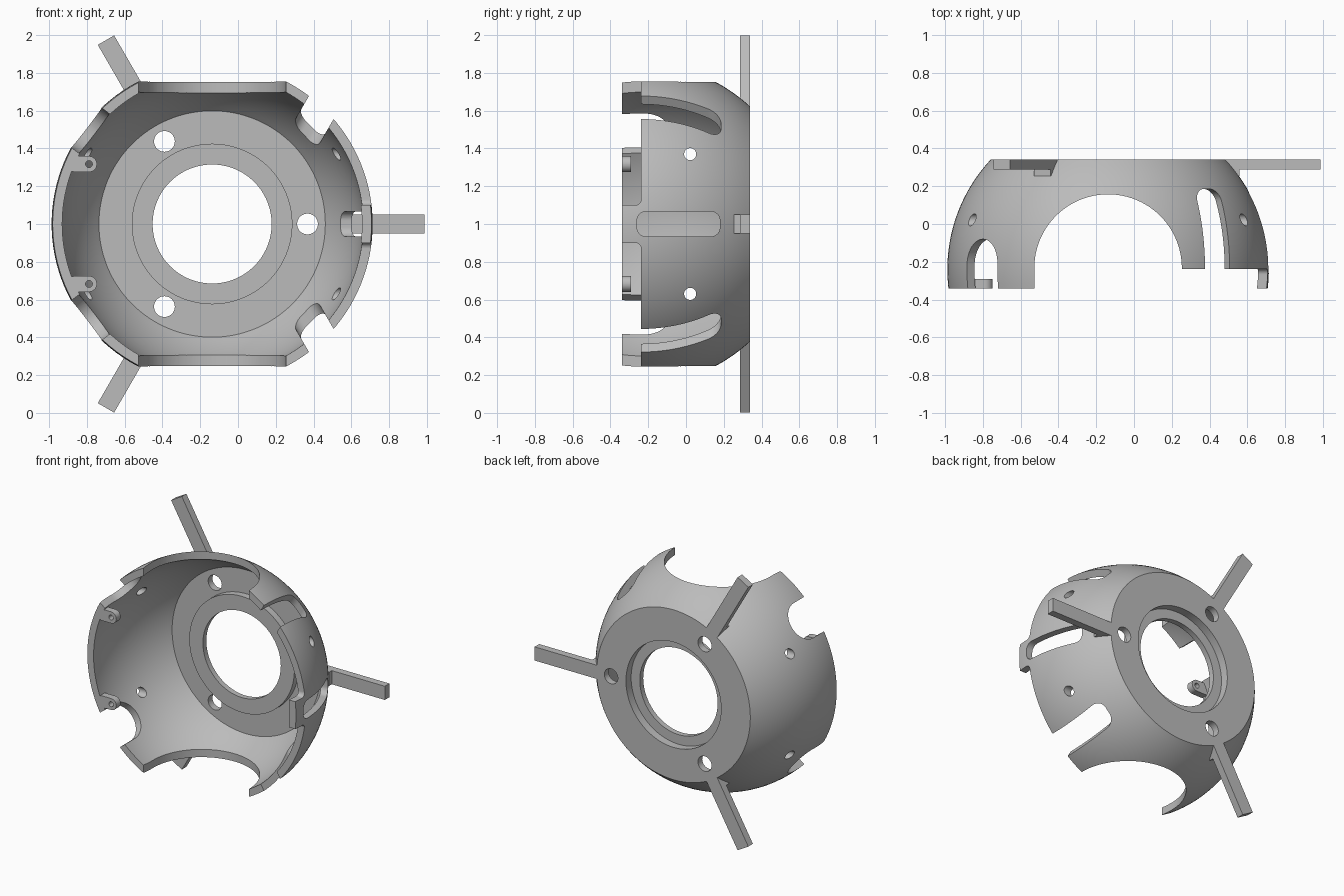
import bpy, bmesh
from math import sin, cos, pi, radians, sqrt
from mathutils import Matrix, Vector

if "Cube" in bpy.data.objects:
    bpy.data.objects.remove(bpy.data.objects["Cube"], do_unlink=True)

CENTRE = Vector((-0.137, 0, 1))      # the shell turns about a y axis through here
SPHERE_Y, R_OUT, R_IN = -0.24, 0.85, 0.80
FRONT, BACK, FLOOR = -0.34, 0.34, 0.29

grey = bpy.data.materials.new("plain_grey")
grey.use_nodes = True
grey.diffuse_color = (0.5, 0.5, 0.5, 1)
grey.node_tree.nodes["Principled BSDF"].inputs["Base Color"].default_value = (0.5, 0.5, 0.5, 1)


def finish(name, bm):
    bmesh.ops.remove_doubles(bm, verts=bm.verts, dist=1e-5)
    bmesh.ops.recalc_face_normals(bm, faces=bm.faces)
    mesh = bpy.data.meshes.new(name)
    bm.to_mesh(mesh)
    bm.free()
    mesh.materials.append(grey)
    ob = bpy.data.objects.new(name, mesh)
    bpy.context.collection.objects.link(ob)
    return ob


def rounded(u0, u1, v0, v1, r=0.0, steps=10):
    """Rectangle outline with rounded corners; a circle when r is half its size."""
    if r == 0:
        return [(u0, v0), (u1, v0), (u1, v1), (u0, v1)]
    corners = [(u1 - r, v1 - r), (u0 + r, v1 - r), (u0 + r, v0 + r), (u1 - r, v0 + r)]
    pts = []
    for k, (cu, cv) in enumerate(corners):
        for i in range(steps + 1):
            a = (k + i / steps) * pi / 2
            p = (cu + r * cos(a), cv + r * sin(a))
            if not pts or (Vector(p) - Vector(pts[-1])).length > 1e-5:
                pts.append(p)
    if (Vector(pts[0]) - Vector(pts[-1])).length < 1e-5:
        pts.pop()
    return pts


def disc(u, v, r):
    return rounded(u - r, u + r, v - r, v + r, r)


def prism(name, outline, start, end, u, v, w):
    """Outline in the u, v plane, extruded along w from start to end."""
    bm = bmesh.new()
    frame = Matrix((u, v, w)).transposed()
    low, high = [[bm.verts.new(CENTRE + frame @ Vector((a, b, d))) for a, b in outline]
                 for d in (start, end)]
    bm.faces.new(low)
    bm.faces.new(high)
    for i in range(len(low)):
        j = (i + 1) % len(low)
        bm.faces.new((low[i], low[j], high[j], high[i]))
    return finish(name, bm)


def radial(name, degrees, outline, start, end):
    """Prism pointing away from the axis; the outline is (sideways, y)."""
    a = radians(degrees)
    return prism(name, outline, start, end, (-sin(a), 0, cos(a)), (0, 1, 0), (cos(a), 0, sin(a)))


def axial(name, outline, start, end):
    """Prism along y; the outline is (x, z)."""
    return prism(name, outline, start, end, (1, 0, 0), (0, 0, 1), (0, 1, 0))


def cut(ob, cutter):
    mod = ob.modifiers.new("cut", 'BOOLEAN')
    mod.operation, mod.solver, mod.object = 'DIFFERENCE', 'EXACT', cutter
    bpy.context.view_layer.objects.active = ob
    bpy.ops.object.modifier_apply(modifier=mod.name)
    bpy.data.objects.remove(cutter, do_unlink=True)


def arc(radius, y0, y1, steps=24):
    ys = [y0 + (y1 - y0) * i / steps for i in range(steps + 1)]
    return [(sqrt(radius ** 2 - (y - SPHERE_Y) ** 2), y) for y in ys]


# Shell: spherical wall, flat back plate, raised bearing ring with a rear recess
profile = arc(R_OUT, FRONT, BACK)
profile += [(0.385, BACK), (0.385, 0.28), (0.315, 0.28), (0.315, 0.24), (0.425, 0.24), (0.425, FLOOR)]
profile += arc(R_IN, FLOOR, FRONT)
bm = bmesh.new()
ring = [bm.verts.new(CENTRE + Vector((r, y, 0))) for r, y in profile]
edges = [bm.edges.new((ring[i - 1], ring[i])) for i in range(len(ring))]
bmesh.ops.spin(bm, geom=ring + edges, cent=CENTRE, axis=(0, 1, 0), angle=2 * pi, steps=128)
shell = finish("shell", bm)

# Large arched openings at top and bottom, side slot
cut(shell, radial("arch_cutter", 90, rounded(-0.39, 0.39, -1.5, 0.157, 0.39, 24), -1.2, 1.2))
cut(shell, radial("side_slot_cutter", 0, rounded(-0.067, 0.067, -0.26, 0.18, 0.05), 0.45, 1.2))

for s in (1, -1):
    # Lowered rim on the left side, leaving a centre tab
    z = sorted((s * 0.1, s * 1.3))
    cut(shell, radial("rim_cutter", 0, rounded(*z, -1, -0.237, 0.03), 0.02, 1.3))
    # Open slots
    mid = -0.192 * s
    cut(shell, radial("slot_cutter", 60 * s, rounded(mid - 0.087, mid + 0.087, -1, 0.185, 0.065), 0.3, 1.2))
    # Arched notches on the right side
    cut(shell, radial("notch_cutter", 142.5 * s, rounded(-0.132, 0.132, -1, -0.08, 0.132), 0.4, 1.2))
    # Small cross holes
    cut(shell, radial("cross_hole_cutter", 0, disc(0.37 * s, 0.022, 0.032), -1.2, 1.2))

for k in range(3):
    # Mounting holes in the back plate
    a = 2 * pi * k / 3
    cut(shell, axial("screw_cutter", disc(0.505 * cos(a), 0.505 * sin(a), 0.055), 0.1, 0.5))

parts = [shell]

# Three radial arms, each with a small root block against the shell
for k in range(3):
    parts.append(radial(f"arm_{k + 1}", 120 * k, rounded(-0.05, 0.05, 0.287, BACK), 0.612, 1.124))
    parts.append(radial(f"arm_root_{k + 1}", 120 * k, rounded(-0.05, 0.05, 0.255, 0.287), 0.645, 0.695))

# Screw ears inside the right wall
for s, side in ((1, "upper"), (-1, "lower")):
    z = 0.317 * s
    ear = axial(f"{side}_ear", rounded(-0.765, -0.61, z - 0.042, z + 0.042, 0.0415), FRONT, -0.29)
    cut(ear, axial("ear_hole_cutter", disc(-0.652, z, 0.018), -0.5, -0.1))
    parts.append(ear)

# Smooth curved surfaces, sharp edges kept
for ob in parts:
    bpy.ops.object.select_all(action='DESELECT')
    ob.select_set(True)
    bpy.context.view_layer.objects.active = ob
    bpy.ops.object.shade_smooth_by_angle(angle=radians(30))
